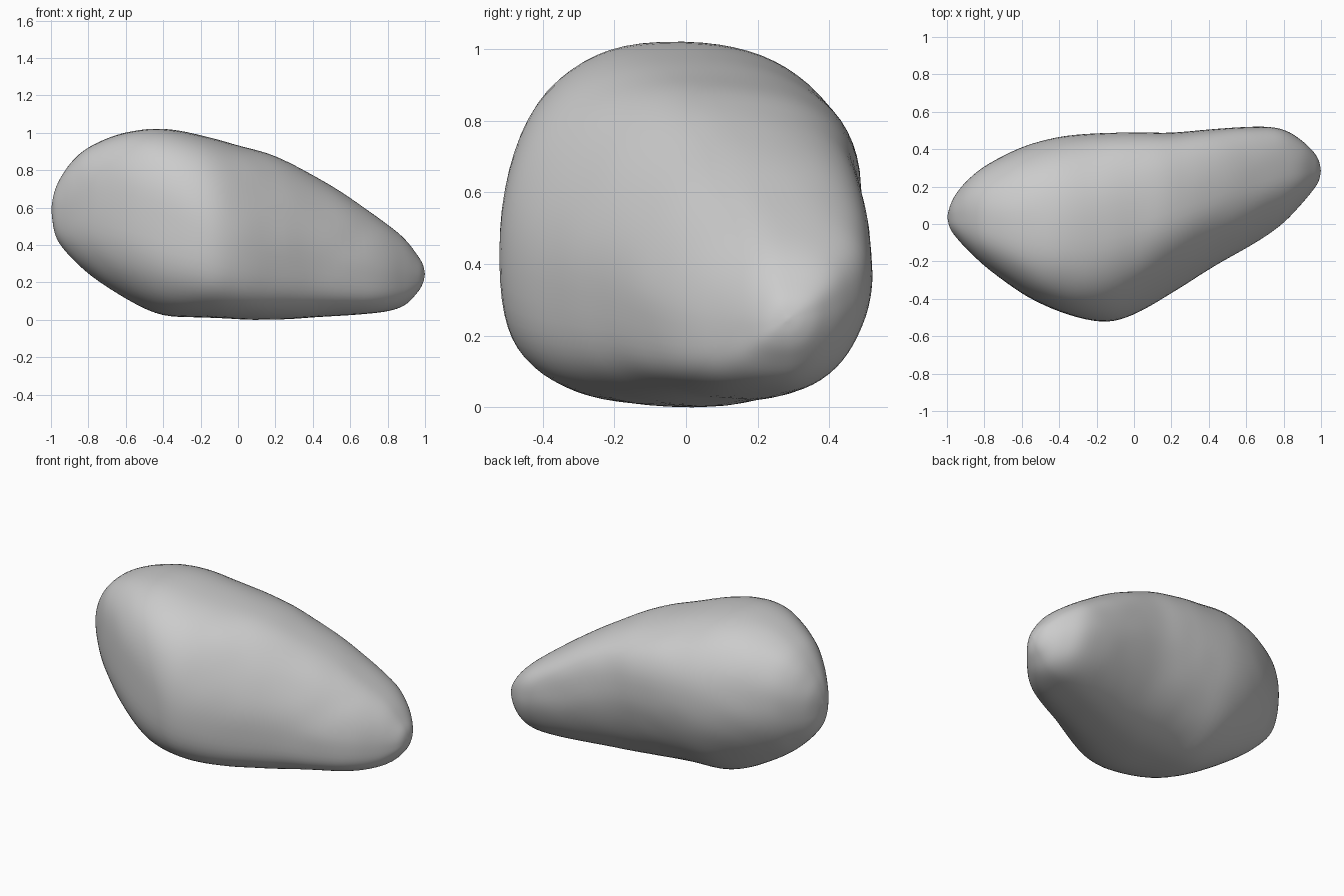
import bpy, bmesh, math
from mathutils import Vector, noise

if "Cube" in bpy.data.objects:
    bpy.data.objects.remove(bpy.data.objects["Cube"])

# Cross-section stations along the stone: x, y low, y high, z low, z high
STATIONS = [Vector(s) for s in [
    (-1.00, 0.04, 0.04, 0.60, 0.60),
    (-0.985, -0.02, 0.10, 0.49, 0.68),
    (-0.95, -0.07, 0.165, 0.41, 0.76),
    (-0.88, -0.15, 0.245, 0.33, 0.86),
    (-0.78, -0.24, 0.32, 0.24, 0.94),
    (-0.60, -0.37, 0.41, 0.12, 1.01),
    (-0.40, -0.47, 0.465, 0.03, 1.03),
    (-0.18, -0.525, 0.485, 0.015, 0.99),
    (0.00, -0.485, 0.49, 0.008, 0.94),
    (0.20, -0.37, 0.49, 0.008, 0.88),
    (0.40, -0.245, 0.505, 0.015, 0.78),
    (0.60, -0.13, 0.52, 0.03, 0.655),
    (0.78, -0.01, 0.51, 0.05, 0.53),
    (0.89, 0.10, 0.45, 0.085, 0.44),
    (0.96, 0.185, 0.385, 0.15, 0.35),
    (0.99, 0.235, 0.335, 0.20, 0.30),
    (1.00, 0.285, 0.285, 0.25, 0.25),
]]
# Corner fullness at the blunt end and the narrow end, keyed (back side, upper half)
BLUNT = {(True, True): 2.15, (False, True): 2.9, (False, False): 2.4, (True, False): 1.9}
NARROW = {(True, True): 2.6, (False, True): 2.05, (False, False): 2.8, (True, False): 2.0}
SIDES, STEPS = 72, 5


def spline(a, b, c, d, t):
    return 0.5 * (2 * b + (c - a) * t + (2 * a - 5 * b + 4 * c - d) * t**2
                  + (3 * b - a - 3 * c + d) * t**3)


def weathered(p):
    n = noise.noise(p * 3.0) * 0.006 + noise.noise(p * 8.0) * 0.003
    return p + (p - Vector((p.x * 0.8, 0.05, 0.48))).normalized() * n


def section_point(s, k):
    x, y0, y1, z0, z1 = s
    a = math.tau * k / SIDES
    c, n = math.cos(a), math.sin(a)
    w = min(max((x + 0.6) / 0.8, 0), 1)
    w = w * w * (3 - 2 * w)
    key = (c > 0, n > 0)
    power = BLUNT[key] * (1 - w) + NARROW[key] * w
    u = math.copysign(abs(c) ** (2 / power), c)
    v = math.copysign(abs(n) ** (2 / power), n)
    # The front bulge sits low and the back bulge high
    v += (0.06 + 0.14 * w) * u * (1 - v * v)
    return weathered(Vector((x, (y0 + y1) / 2 + u * (y1 - y0) / 2,
                             (z0 + z1) / 2 + v * (z1 - z0) / 2)))


# Interpolate smoothly between the stations
sections = []
last = len(STATIONS) - 1
for i in range(last):
    q = [STATIONS[min(max(i + o, 0), last)] for o in (-1, 0, 1, 2)]
    sections += [spline(*q, j / STEPS) for j in range(STEPS)]
sections = sections[1:]

# Skin the sections and close both ends
bm = bmesh.new()
rings = [[bm.verts.new(section_point(s, k)) for k in range(SIDES)] for s in sections]
for r0, r1 in zip(rings, rings[1:]):
    for k in range(SIDES):
        m = (k + 1) % SIDES
        bm.faces.new((r0[k], r0[m], r1[m], r1[k]))
for ring, s in ((rings[0], STATIONS[0]), (rings[-1], STATIONS[-1])):
    tip = bm.verts.new(weathered(Vector((s[0], s[1], s[3]))))
    for k in range(SIDES):
        bm.faces.new((ring[k], ring[(k + 1) % SIDES], tip))
for _ in range(4):
    bmesh.ops.smooth_vert(bm, verts=bm.verts, factor=0.4,
                          use_axis_x=False, use_axis_y=True, use_axis_z=True)
bmesh.ops.recalc_face_normals(bm, faces=bm.faces)

# Rest the stone on the ground
low = min(v.co.z for v in bm.verts)
bmesh.ops.translate(bm, verts=bm.verts, vec=(0, 0, -low))
mesh = bpy.data.meshes.new("stone")
bm.to_mesh(mesh)
bm.free()
mesh.shade_smooth()
stone = bpy.data.objects.new("stone", mesh)
bpy.context.collection.objects.link(stone)
